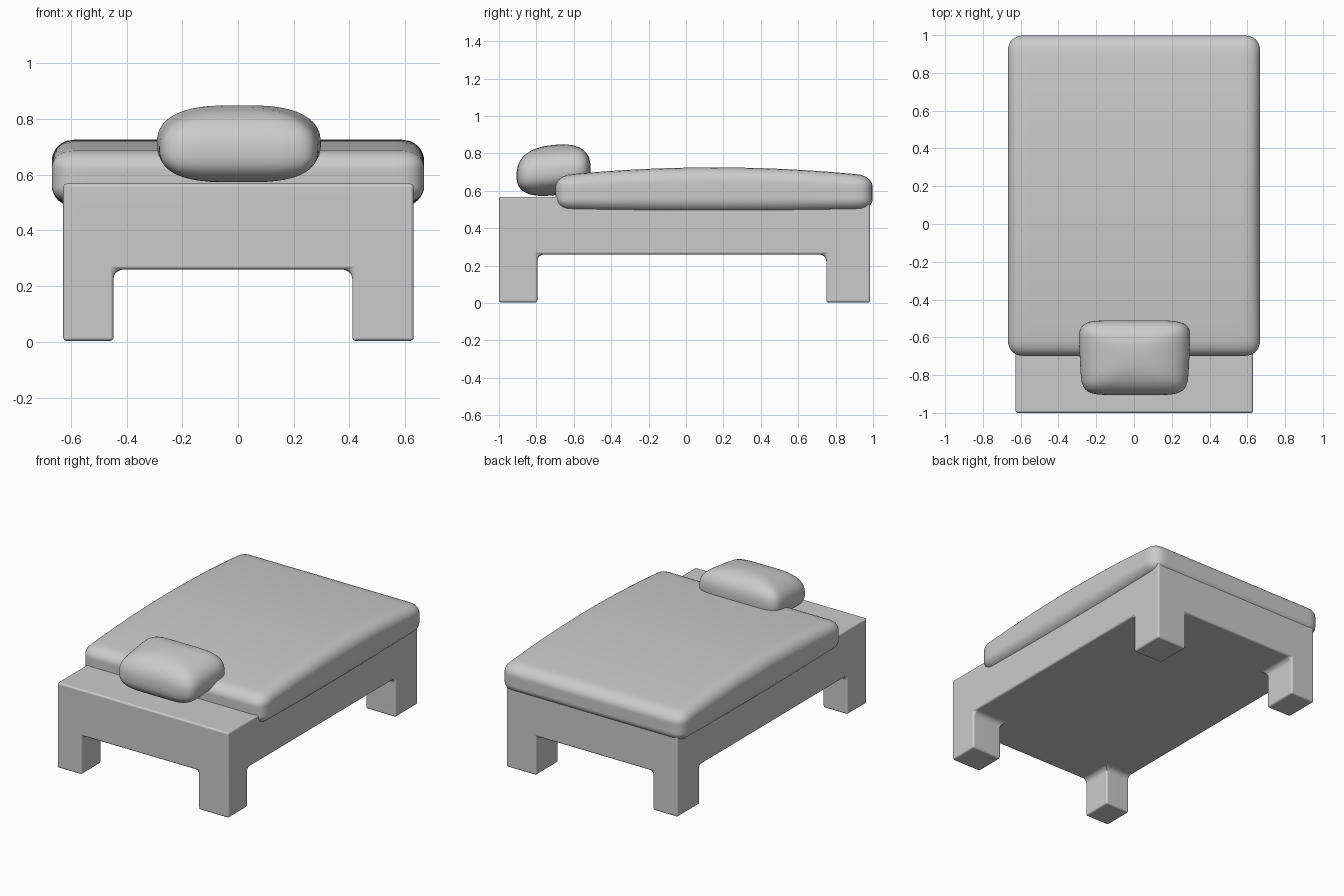
import bpy, bmesh
from math import sin, pi
from mathutils import Vector

if "Cube" in bpy.data.objects:
    bpy.data.objects.remove(bpy.data.objects["Cube"])


def finish(bm, name, angle=None):
    bmesh.ops.recalc_face_normals(bm, faces=bm.faces)
    me = bpy.data.meshes.new(name)
    bm.to_mesh(me)
    bm.free()
    ob = bpy.data.objects.new(name, me)
    bpy.context.collection.objects.link(ob)
    me.polygons.foreach_set("use_smooth", [True] * len(me.polygons))
    return ob


def soft_block(name, shape, cuts=23):
    """Gridded cube, denser near its edges, reshaped point by point."""
    bm = bmesh.new()
    bmesh.ops.create_cube(bm, size=2)
    bmesh.ops.subdivide_edges(bm, edges=bm.edges[:], cuts=cuts, use_grid_fill=True)
    for v in bm.verts:
        v.co = shape(Vector([sin(c * pi / 2) for c in v.co]))
    return finish(bm, name)


# Bed frame: a slab with the four corner cells drawn down into legs
xs = (-0.627, -0.447, 0.41, 0.63)
ys = (-1.0, -0.795, 0.75, 0.985)
under, top = 0.26, 0.567
bm = bmesh.new()
grid = [[bm.verts.new((x, y, under)) for y in ys] for x in xs]
cells = {(i, j): bm.faces.new((grid[i][j], grid[i + 1][j], grid[i + 1][j + 1], grid[i][j + 1]))
         for i in range(3) for j in range(3)}
corners = [cells[i, j] for i in (0, 2) for j in (0, 2)]
ext = bmesh.ops.extrude_face_region(bm, geom=list(cells.values()), use_keep_orig=True)
for v in ext["geom"]:
    if isinstance(v, bmesh.types.BMVert):
        v.co.z = top
for f in bmesh.ops.extrude_discrete_faces(bm, faces=corners)["faces"]:
    for v in f.verts:
        v.co.z = 0.003
bmesh.ops.recalc_face_normals(bm, faces=bm.faces)
bmesh.ops.dissolve_limit(bm, angle_limit=0.02, verts=bm.verts[:], edges=bm.edges[:])
# Wide fillets where legs meet the slab, fine rounding elsewhere
weight = bm.edges.layers.float.new("bevel_weight_edge")
for e in bm.edges:
    inner = all(abs(v.co.z - under) < 1e-4 for v in e.verts)
    on_leg = inner and not e.is_convex
    e[weight] = 1.0 if on_leg else 0.35
frame = finish(bm, "bed_frame")
bev = frame.modifiers.new("rounding", "BEVEL")
bev.limit_method = "WEIGHT"
bev.width = 0.035
bev.segments = 4
frame.modifiers.new("normals", "WEIGHTED_NORMAL").keep_sharp = True


# Mattress: rounded box, crowned along its length
def mattress_shape(p):
    half, r = Vector((0.668, 0.848, 0.12)), 0.078
    q = Vector([a * b for a, b in zip(p, half)])
    core = Vector([max(-h + r, min(h - r, c)) for c, h in zip(q, half)])
    q = core + (q - core).normalized() * r if (q - core).length > 1e-6 else core
    u = q.y / half.y
    up = (q.z / half.z + 1) / 2
    q.z += u * u * (0.012 * (1 - up) - 0.045 * up)
    return q + Vector((0, 0.15, 0.605))


soft_block("mattress", mattress_shape, 31)


# Pillow: plump superellipsoid, a little narrower and lower at the front
def pillow_shape(p):
    a, b = 6, 2.5
    k = ((abs(p.x) ** a + abs(p.y) ** a) ** (b / a) + abs(p.z) ** b) ** (-1 / b)
    p = p * k
    x = p.x * 0.29 * (1 + 0.035 * p.y)
    z = p.z * (0.147 if p.z > 0 else 0.122) + 0.02 * p.y
    return Vector((x + 0.003, p.y * 0.198 - 0.708, z + 0.698))


soft_block("pillow", pillow_shape)
